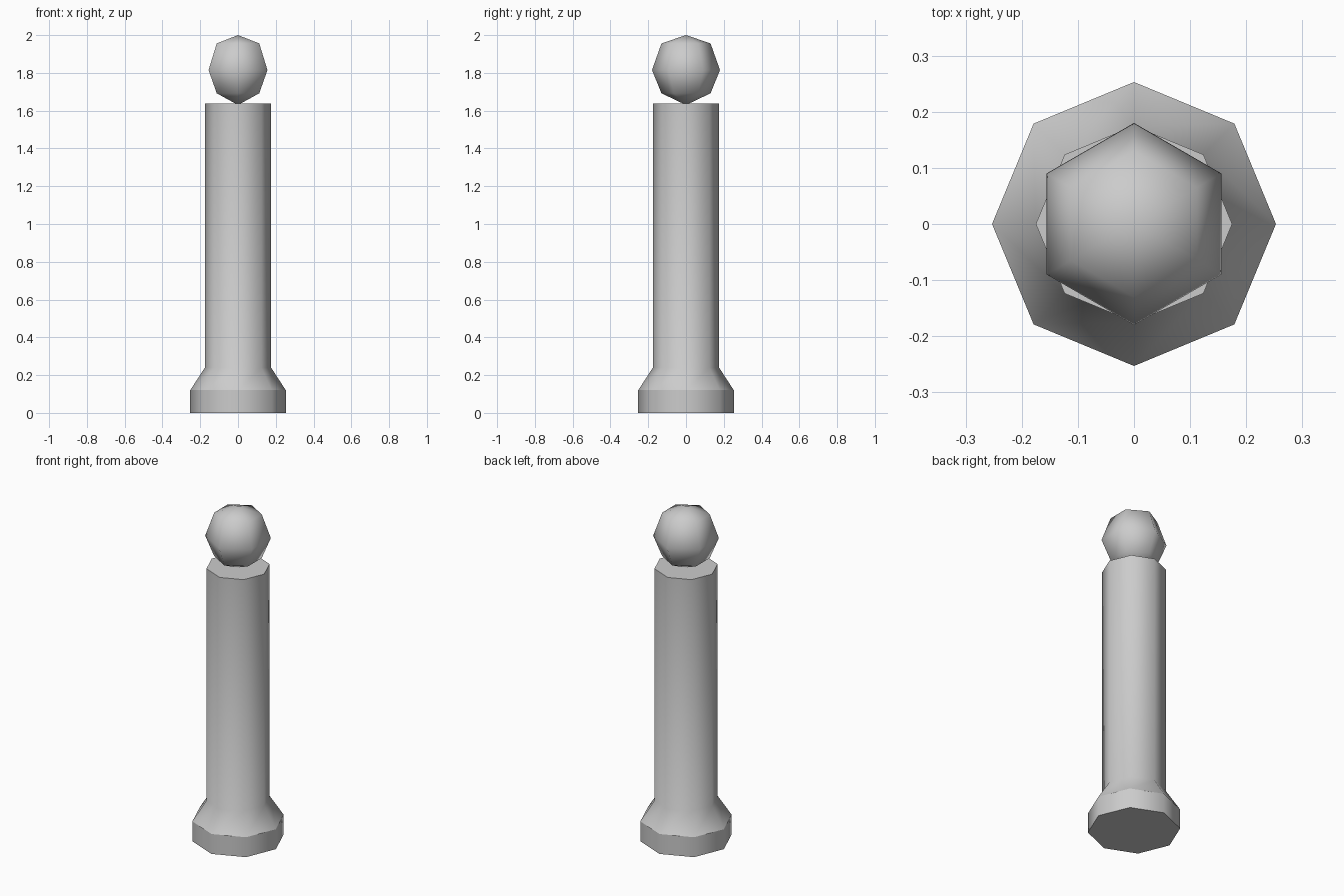
import bpy, bmesh, math

cube = bpy.data.objects.get("Cube")
if cube:
    bpy.data.objects.remove(cube, do_unlink=True)

GREY = (0.6, 0.6, 0.6, 1.0)
mat = bpy.data.materials.new("plain grey")
mat.use_nodes = True
mat.diffuse_color = GREY
mat.node_tree.nodes["Principled BSDF"].inputs["Base Color"].default_value = GREY


def lathe(name, profile, sides, start, sharp_rings=()):
    """Turn (radius, height) points about z; zero radius makes a pole."""
    bm = bmesh.new()
    rings = []
    for r, z in profile:
        n = sides if r else 1
        angles = [start + 2 * math.pi * i / sides for i in range(n)]
        rings.append([bm.verts.new((r * math.cos(a), r * math.sin(a), z)) for a in angles])
    for low, high in zip(rings, rings[1:]):
        for i in range(sides):
            j = (i + 1) % sides
            corners = [low[i % len(low)], low[j % len(low)],
                       high[j % len(high)], high[i % len(high)]]
            bm.faces.new(list(dict.fromkeys(corners)))
    for end in (rings[0], rings[-1]):
        if len(end) > 1:
            bm.faces.new(end)
    bmesh.ops.recalc_face_normals(bm, faces=bm.faces[:])
    for face in bm.faces:
        face.smooth = True
    for k in sharp_rings:
        for i in range(sides):
            bm.edges.get((rings[k][i], rings[k][(i + 1) % sides])).smooth = False
    mesh = bpy.data.meshes.new(name)
    bm.to_mesh(mesh)
    bm.free()
    mesh.materials.append(mat)
    obj = bpy.data.objects.new(name, mesh)
    bpy.context.collection.objects.link(obj)
    return obj


# Eight-sided post with a flared foot
lathe("post", [(0.253, 0), (0.253, 0.12), (0.175, 0.24), (0.175, 1.637)],
      8, 0, sharp_rings=(0, 1, 3))

# Six-sided ball resting on the post
lathe("ball", [(0, 1.63), (0.13, 1.692), (0.18, 1.815), (0.13, 1.956), (0, 2.0)],
      6, math.pi / 2)
